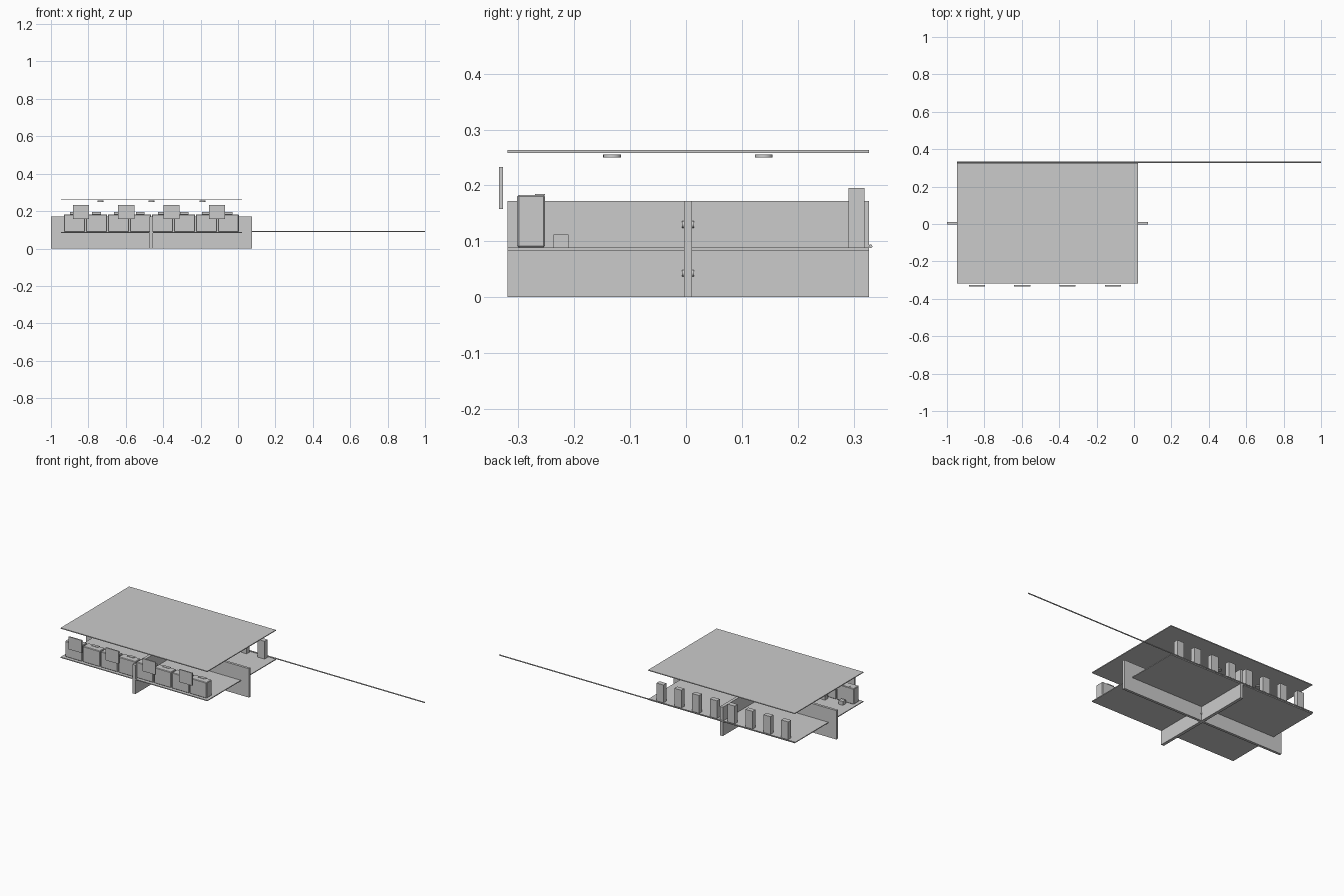
import bpy
import math

if "Cube" in bpy.data.objects:
    bpy.data.objects.remove(bpy.data.objects["Cube"])


def box(name, x0, x1, y0, y1, z0, z1):
    bpy.ops.mesh.primitive_cube_add(
        size=1, location=((x0 + x1) / 2, (y0 + y1) / 2, (z0 + z1) / 2))
    ob = bpy.context.object
    ob.name = name
    ob.scale = (x1 - x0, y1 - y0, z1 - z0)
    bpy.ops.object.transform_apply(location=False, rotation=False, scale=True)
    return ob


def cylinder(name, loc, radius, depth, sides, rot=(0, 0, 0)):
    bpy.ops.mesh.primitive_cylinder_add(
        vertices=sides, radius=radius, depth=depth, location=loc, rotation=rot)
    ob = bpy.context.object
    ob.name = name
    bpy.ops.object.shade_smooth_by_angle(angle=math.radians(40))
    return ob


CX = -0.463      # centre of the pavilion in x
PITCH = 0.1175   # spacing of the repeated bays

# floor and roof slabs
box("floor", -0.947, 0.021, -0.319, 0.327, 0.084, 0.089)
box("roof", -0.947, 0.021, -0.319, 0.327, 0.258, 0.263)

# crossing walls
box("long_wall", -1.0, 0.075, -0.004, 0.011, 0, 0.172)
box("cross_wall", CX - 0.009, CX + 0.009, -0.319, 0.327, 0, 0.172)

# small bolts at the wall joint
for dx in (-0.012, 0.012):
    for z in (0.043, 0.13):
        cylinder("joint_bolt", (CX + dx, 0.0035, z), 0.006, 0.021, 10,
                 (math.pi / 2, 0, 0))

# eight bays: counter in front, small stool, locker at the back
for i in range(8):
    x = CX + (i - 3.5) * PITCH
    counter = box("counter", x - 0.056, x + 0.056, -0.302, -0.252, 0.089, 0.183)
    bev = counter.modifiers.new("soft_edges", 'BEVEL')
    bev.width = 0.003
    bev.segments = 1
    box("counter_plate", x - 0.022, x + 0.022, -0.27, -0.252, 0.182, 0.185)
    box("stool", x - 0.014, x + 0.014, -0.237, -0.21, 0.089, 0.112)
    box("locker", x - 0.023, x + 0.023, 0.291, 0.319, 0.089, 0.195)

# hanging panels along the front
for i in range(4):
    x = CX - 0.013 + (i - 1.5) * 0.243
    box("front_panel", x - 0.043, x + 0.043, -0.334, -0.327, 0.158, 0.233)

# ceiling lamps
for x in (-0.735, CX, -0.191):
    for y in (-0.132, 0.139):
        cylinder("ceiling_lamp", (x, y, 0.2525), 0.016, 0.006, 20)

# long rail along the back edge
cylinder("back_rail", (0.0265, 0.330, 0.091), 0.0033, 1.947, 12,
         (0, math.pi / 2, 0))
